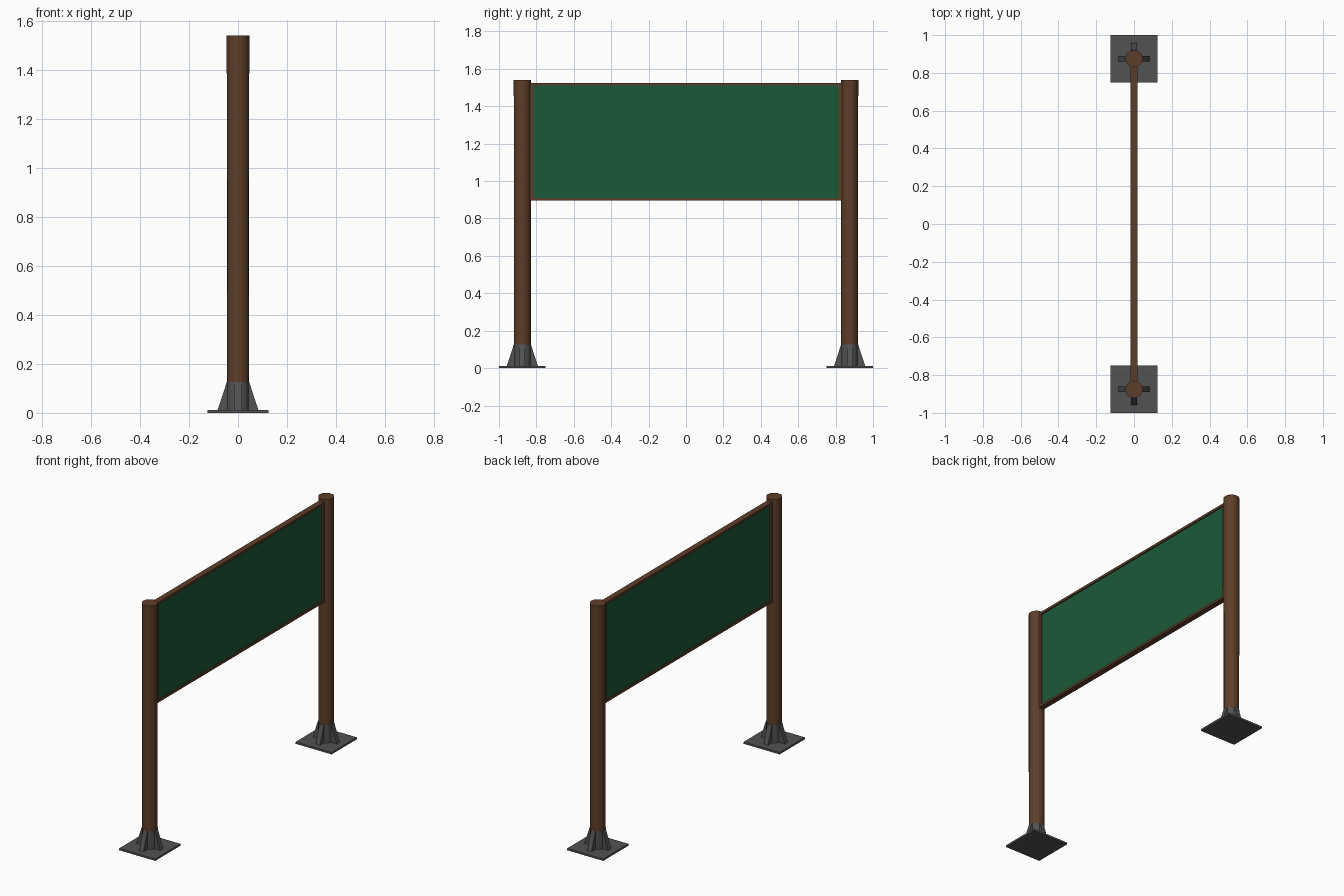
import bpy, bmesh
from math import pi
from mathutils import Matrix

if "Cube" in bpy.data.objects:
    bpy.data.objects.remove(bpy.data.objects["Cube"])


def material(name, rgb):
    m = bpy.data.materials.new(name)
    m.diffuse_color = (*rgb, 1)
    m.use_nodes = True
    m.node_tree.nodes["Principled BSDF"].inputs["Base Color"].default_value = m.diffuse_color
    return m


WOOD = material("brown_wood", (0.11, 0.048, 0.022))
GREEN = material("green_board", (0.01, 0.10, 0.04))
STEEL = material("dark_steel", (0.085, 0.085, 0.085))


def finish(name, bm, mat):
    bmesh.ops.recalc_face_normals(bm, faces=bm.faces)
    me = bpy.data.meshes.new(name)
    bm.to_mesh(me)
    bm.free()
    me.materials.append(mat)
    ob = bpy.data.objects.new(name, me)
    bpy.context.collection.objects.link(ob)
    return ob


def box(name, lo, hi, mat):
    bm = bmesh.new()
    size = [b - a for a, b in zip(lo, hi)]
    mid = [(a + b) / 2 for a, b in zip(lo, hi)]
    bmesh.ops.create_cube(bm, size=1, matrix=Matrix.Translation(mid) @ Matrix.Diagonal((*size, 1)))
    return finish(name, bm, mat)


def cylinder(name, y, r1, r2, z0, z1, mat):
    bm = bmesh.new()
    bmesh.ops.create_cone(bm, cap_ends=True, segments=16, radius1=r1, radius2=r2, depth=z1 - z0,
                          matrix=Matrix.Translation((0, y, (z0 + z1) / 2)))
    return finish(name, bm, mat)


def fins(name, y):
    # four tapered gussets radiating from the post
    bm = bmesh.new()
    profile = [(0, 0.012), (0.083, 0.012), (0.046, 0.125), (0, 0.125)]
    for k in range(4):
        turn = Matrix.Translation((0, y, 0)) @ Matrix.Rotation(k * pi / 2, 4, 'Z')
        a, b = [[bm.verts.new(turn @ Matrix.Translation((r, s * 0.015, z)).translation)
                 for r, z in profile] for s in (-1, 1)]
        bm.faces.new(a)
        bm.faces.new(b[::-1])
        for i in range(4):
            j = (i + 1) % 4
            bm.faces.new((a[i], b[i], b[j], a[j]))
    return finish(name, bm, STEEL)


# posts with steel feet
for side, s in (("left", -1), ("right", 1)):
    y = s * 0.875
    box(f"{side}_base_plate", (-0.125, y - 0.125, 0), (0.125, y + 0.125, 0.012), STEEL)
    cylinder(f"{side}_post_socket", y, 0.046, 0.046, 0.012, 0.125, STEEL)
    fins(f"{side}_base_fins", y)
    cylinder(f"{side}_post", y, 0.045, 0.046, 0.125, 1.54, WOOD)
    # upright of the frame
    box(f"{side}_frame_upright", (-0.018, min(s * 0.815, s * 0.84), 0.895),
        (0.018, max(s * 0.815, s * 0.84), 1.525), WOOD)

# frame rails and board
box("bottom_rail", (-0.018, -0.815, 0.895), (0.018, 0.815, 0.91), WOOD)
box("top_rail", (-0.018, -0.815, 1.51), (0.018, 0.815, 1.525), WOOD)
box("sign_board", (-0.01, -0.815, 0.91), (0.01, 0.815, 1.51), GREEN)
